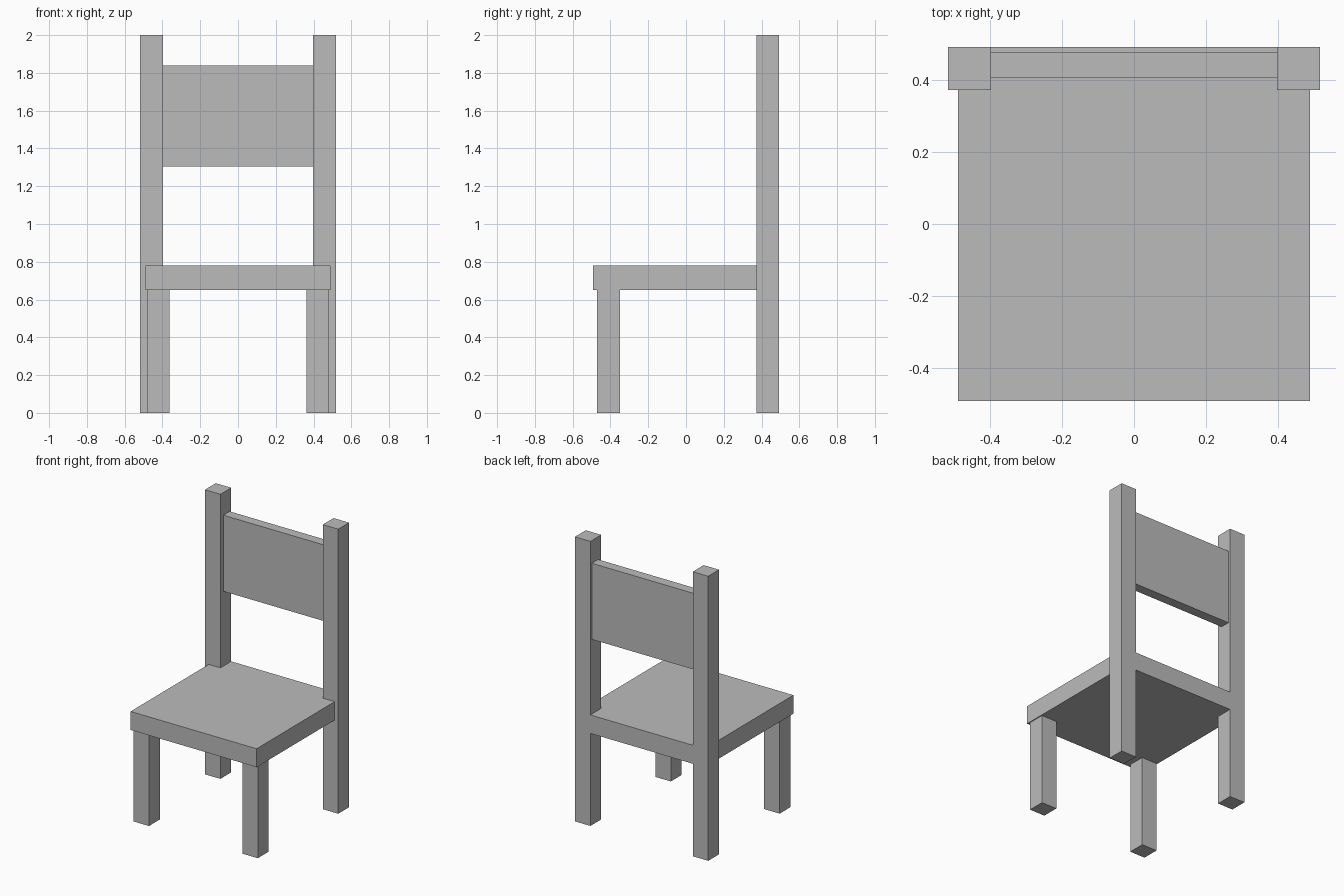
import bpy
import bmesh
from mathutils import Vector

if "Cube" in bpy.data.objects:
    bpy.data.objects.remove(bpy.data.objects["Cube"], do_unlink=True)

# Single plain grey finish
GREY = (0.5, 0.5, 0.5, 1.0)
grey = bpy.data.materials.new("plain_grey")
grey.use_nodes = True
grey.diffuse_color = GREY
bsdf = next(n for n in grey.node_tree.nodes if n.type == "BSDF_PRINCIPLED")
bsdf.inputs["Base Color"].default_value = GREY


def box(name, low, high):
    """Flat-shaded box between two opposite corners."""
    low, high = Vector(low), Vector(high)
    bm = bmesh.new()
    bmesh.ops.create_cube(bm, size=1)
    bmesh.ops.scale(bm, vec=high - low, verts=bm.verts)
    mesh = bpy.data.meshes.new(name)
    bm.to_mesh(mesh)
    bm.free()
    mesh.materials.append(grey)
    obj = bpy.data.objects.new(name, mesh)
    obj.location = (low + high) / 2
    bpy.context.collection.objects.link(obj)
    return obj


POST = 0.12          # thickness of posts and legs
BACK = 0.493         # rear plane shared by posts and seat
POST_IN = 0.398      # inner face of the back posts
SEAT_LOW, SEAT_TOP = 0.65, 0.78

# Seat between the posts, with a wider slab in front of them
box("seat", (-0.49, -BACK, SEAT_LOW), (0.49, BACK - POST, SEAT_TOP))
box("seat_rear", (-POST_IN, BACK - POST, SEAT_LOW), (POST_IN, BACK, SEAT_TOP))

# Backrest panel
box("backrest", (-POST_IN, 0.407, 1.305), (POST_IN, 0.477, 1.84))

# Tall back posts and short front legs on both sides
for side, sign in (("left", 1), ("right", -1)):
    x = sign * (POST_IN + POST / 2)
    box(f"back_post_{side}", (x - POST / 2, BACK - POST, 0), (x + POST / 2, BACK, 2))
    x = sign * 0.423
    box(f"front_leg_{side}", (x - POST / 2, -0.47, 0), (x + POST / 2, -0.35, SEAT_LOW))
